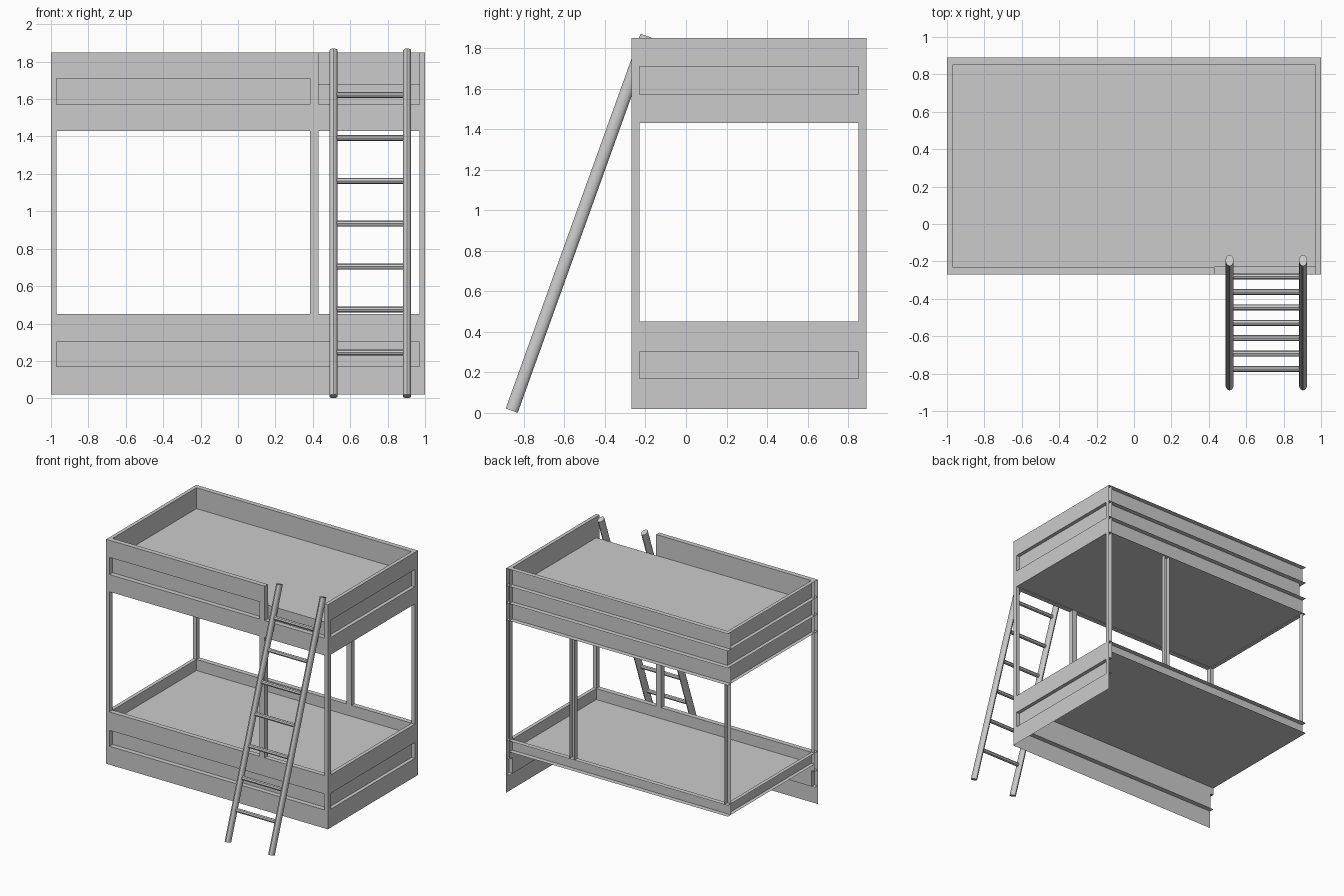
import bpy, bmesh, math
from mathutils import Vector, Matrix

if "Cube" in bpy.data.objects:
    bpy.data.objects.remove(bpy.data.objects["Cube"])

X0, X1, XA, XB = -1.0, 1.0, -0.97, 0.97      # outer / inner x
Y0, Y1, YA, YB = -0.27, 0.89, -0.23, 0.85    # outer / inner y
P0, P1 = 0.385, 0.43                         # middle post


def build(name, boxes):
    """Join boxes (x0,x1,y0,y1,z0,z1,skip); skip lists open sides, e.g. '-x +y'."""
    bm = bmesh.new()
    for x0, x1, y0, y1, z0, z1, skip in boxes:
        lo, hi = (x0, y0, z0), (x1, y1, z1)
        for a in range(3):
            b, c = (a + 1) % 3, (a + 2) % 3
            for sign in "-+":
                if sign + "xyz"[a] in skip or lo[b] == hi[b] or lo[c] == hi[c]:
                    continue
                if lo[a] == hi[a] and sign == "-":
                    continue
                pts = []
                for u, v in ((0, 0), (1, 0), (1, 1), (0, 1)):
                    p = [0, 0, 0]
                    p[a] = (lo, hi)[sign == "+"][a]
                    p[b], p[c] = (lo, hi)[u][b], (lo, hi)[v][c]
                    pts.append(bm.verts.new(p))
                bm.faces.new(pts if sign == "+" else pts[::-1])
    bmesh.ops.remove_doubles(bm, verts=bm.verts, dist=1e-5)
    me = bpy.data.meshes.new(name)
    bm.to_mesh(me)
    bm.free()
    ob = bpy.data.objects.new(name, me)
    bpy.context.collection.objects.link(ob)
    return ob


# Upper guards: rails with a recessed band; the wall sides are open shells
build("upper_front_guard", [
    (X0, P1, Y0, YA, 1.71, 1.85, "-x"),
    (X0, XB, Y0, YA, 1.43, 1.57, "-x +x"),
    (X0, XA, Y0, YA, 1.57, 1.71, "-x -z +z"),
    (P0, P1, Y0, YA, 1.57, 1.71, "-z +z"),
    (XA, P0, YA, YA, 1.57, 1.71, "")])
build("upper_right_guard", [
    (XB, X1, Y0, Y1, 1.71, 1.85, "+y"),
    (XB, X1, Y0, Y1, 1.43, 1.57, "+y"),
    (XB, X1, Y0, YA, 1.57, 1.71, "-z +z"),
    (XB, X1, YB, Y1, 1.57, 1.71, "-z +z +y"),
    (XB, XB, YA, YB, 1.57, 1.71, "")])
build("upper_back_guard", [
    (X0, XB, YB, Y1, 1.71, 1.85, "+y -x +x"),
    (X0, XB, YB, Y1, 1.43, 1.57, "+y -x +x"),
    (XA, XB, YB, YB, 1.57, 1.71, "")])
build("upper_left_guard", [
    (X0, XA, YA, YB, 1.71, 1.85, "-x -y +y"),
    (X0, XA, YA, YB, 1.43, 1.57, "-x -y +y"),
    (XA, XA, YA, YB, 1.57, 1.71, "")])

# Lower panels: full height at the front and right, only a rim at the wall sides
build("lower_front_panel", [
    (X0, XB, Y0, YA, 0.30, 0.45, "-x +x"),
    (X0, XB, Y0, YA, 0.02, 0.17, "-x +x +y -z"),
    (X0, XA, Y0, YA, 0.17, 0.30, "-x -z +z +y"),
    (XA, XB, YA, YA, 0.17, 0.30, "")])
build("lower_right_panel", [
    (XB, X1, Y0, Y1, 0.30, 0.45, "+y"),
    (XB, X1, Y0, Y1, 0.02, 0.17, "+y -x -z"),
    (XB, X1, Y0, YA, 0.17, 0.30, "-z +z -x"),
    (XB, X1, YB, Y1, 0.17, 0.30, "-z +z +y -x"),
    (XB, XB, YA, YB, 0.17, 0.30, "")])
build("lower_back_rim", [(X0, XB, YB, Y1, 0.36, 0.45, "+y -x +x")])
build("lower_left_rim", [(X0, XA, YA, YB, 0.36, 0.45, "-x -y +y")])

# Mattress platforms
build("upper_platform", [(XA, XB, YA, YB, 1.435, 1.68, "")])
build("lower_platform", [(XA, XB, YA, YB, 0.36, 0.36, "")])

# Posts between the bunks
for name, x0, x1, y0, y1, skip in (
        ("front_left_post", X0, XA, Y0, YA, "-x"),
        ("front_right_post", XB, X1, Y0, YA, ""),
        ("back_left_post", X0, XA, YB, Y1, "-x +y"),
        ("back_right_post", XB, X1, YB, Y1, "+y"),
        ("front_middle_post", P0, P1, Y0, YA, ""),
        ("back_middle_post", P0, P1, YB, Y1, "+y")):
    build(name, [(x0, x1, y0, y1, 0.45, 1.43, skip + " -z +z")])
build("gap_corner_post", [(XB, X1, Y0, YA, 1.57, 1.71, "-z +z +x")])


def rod(name, a, b, rx, ry, sides, smooth):
    """Elliptical rod from a to b."""
    a, b = Vector(a), Vector(b)
    d = b - a
    bm = bmesh.new()
    bmesh.ops.create_cone(bm, cap_ends=True, segments=sides, radius1=1, radius2=1, depth=d.length)
    bm.transform(Matrix.Diagonal((rx, ry, 1, 1)))
    axis_turn = Vector((0, 0, 1)).rotation_difference(d).to_matrix().to_4x4()
    bm.transform(Matrix.Translation((a + b) / 2) @ axis_turn)
    me = bpy.data.meshes.new(name)
    bm.to_mesh(me)
    bm.free()
    ob = bpy.data.objects.new(name, me)
    bpy.context.collection.objects.link(ob)
    if smooth:
        bpy.context.view_layer.objects.active = ob
        ob.select_set(True)
        bpy.ops.object.shade_smooth_by_angle(angle=math.radians(40))
        ob.select_set(False)


# Leaning ladder
by, bz, ty, tz = -0.86, 0.011, -0.195, 1.86
for side, x in (("left", 0.511), ("right", 0.904)):
    rod(f"ladder_{side}_rail", (x, by, bz), (x, ty, tz), 0.022, 0.0315, 12, True)
for i in range(7):
    z = 0.245 + i * 0.2295
    y = by + (z - bz) * (ty - by) / (tz - bz)
    rod(f"ladder_rung_{i + 1}", (0.52, y, z), (0.895, y, z), 0.016, 0.016, 8, False)
